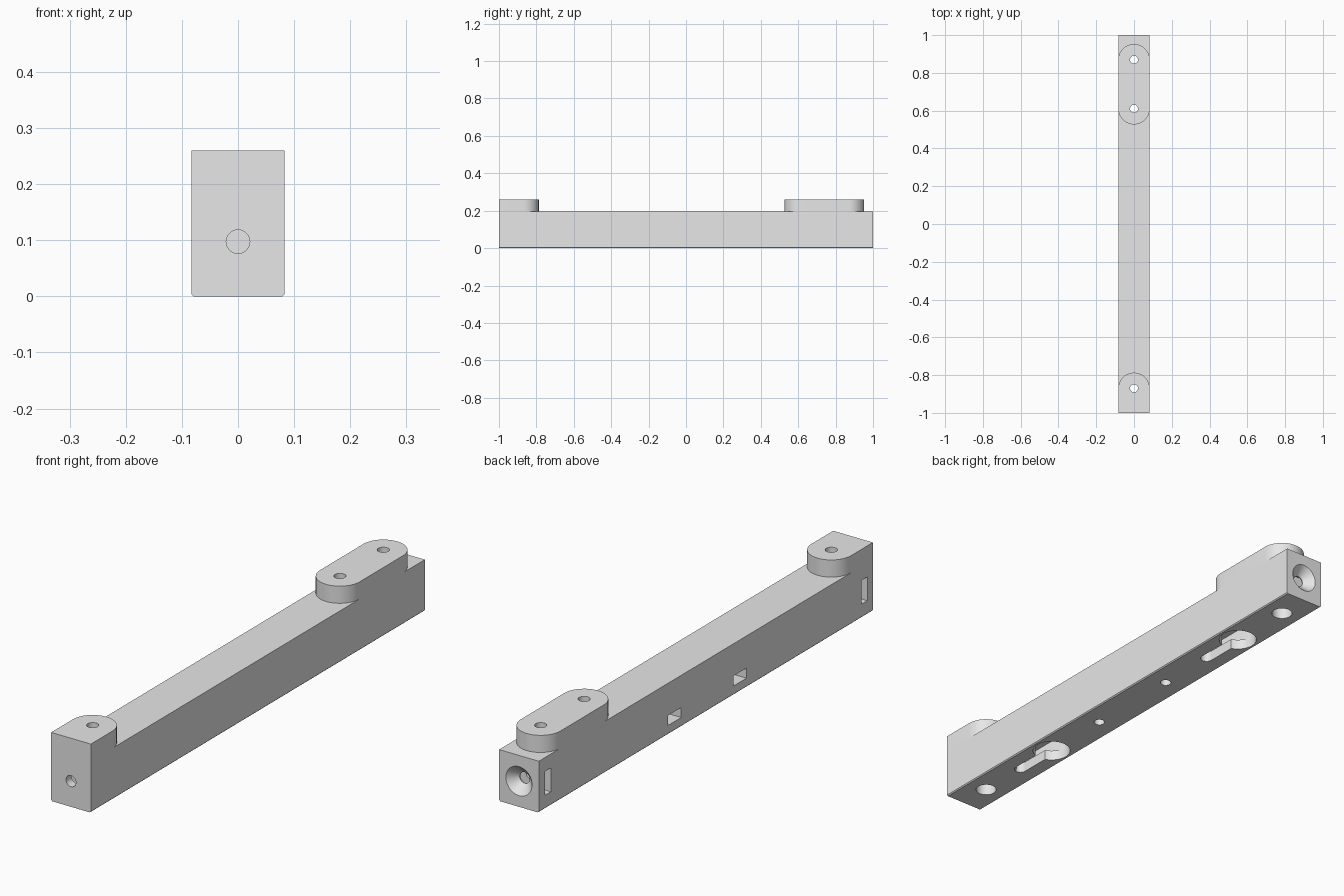
import bpy, bmesh, math
from mathutils import Matrix, Vector

if "Cube" in bpy.data.objects:
    bpy.data.objects.remove(bpy.data.objects["Cube"])

W, TOP, BOSS = 0.083, 0.195, 0.26   # half width, bar height, boss height
HOLE = 0.021                        # screw hole radius
MID = 0.0975                        # height of the end screw axis

grey = bpy.data.materials.new("plain grey")
grey.diffuse_color = (0.8, 0.8, 0.8, 1)
grey.use_nodes = True
grey.node_tree.nodes["Principled BSDF"].inputs["Base Color"].default_value = grey.diffuse_color


def finish(name, bm):
    bmesh.ops.remove_doubles(bm, verts=bm.verts, dist=1e-5)
    bmesh.ops.recalc_face_normals(bm, faces=bm.faces)
    me = bpy.data.meshes.new(name)
    bm.to_mesh(me)
    bm.free()
    me.materials.append(grey)
    ob = bpy.data.objects.new(name, me)
    bpy.context.collection.objects.link(ob)
    return ob


def arc(y, r, a0, n=24):
    return [(r * math.cos(a0 + math.pi * i / n), y + r * math.sin(a0 + math.pi * i / n))
            for i in range(n + 1)]


def prism(name, pts, z0, z1):
    bm = bmesh.new()
    clean = [p for i, p in enumerate(pts)
             if (Vector(p) - Vector(pts[i - 1])).length > 1e-5]
    face = bm.faces.new([bm.verts.new((x, y, z0)) for x, y in clean])
    new = bmesh.ops.extrude_face_region(bm, geom=[face])["geom"]
    bmesh.ops.translate(bm, vec=(0, 0, z1 - z0),
                        verts=[v for v in new if isinstance(v, bmesh.types.BMVert)])
    return finish(name, bm)


def pill(name, y0, y1, r, z0, z1):
    return prism(name, arc(y1, r, 0) + arc(y0, r, math.pi), z0, z1)


def box(name, x0, x1, y0, y1, z0, z1):
    return prism(name, [(x0, y0), (x1, y0), (x1, y1), (x0, y1)], z0, z1)


def cone_y(name, y0, y1, r0, r1):
    bm = bmesh.new()
    m = Matrix.Translation((0, (y0 + y1) / 2, MID)) @ Matrix.Rotation(-math.pi / 2, 4, 'X')
    bmesh.ops.create_cone(bm, cap_ends=True, segments=48, radius1=r0, radius2=r1,
                          depth=y1 - y0, matrix=m)
    return finish(name, bm)


def cut(ob, cutters):
    for c in cutters:
        mod = ob.modifiers.new("cut", 'BOOLEAN')
        mod.operation, mod.solver, mod.object = 'DIFFERENCE', 'EXACT', c
    dg = bpy.context.evaluated_depsgraph_get()
    me = bpy.data.meshes.new_from_object(ob.evaluated_get(dg))
    ob.modifiers.clear()
    ob.data = me


# main bar with slightly eased lower edges
bar = box("bar", -W, W, -1, 1, 0, TOP)
bm = bmesh.new()
bm.from_mesh(bar.data)
low = [e for e in bm.edges if all(v.co.z < 0.01 for v in e.verts)
       and abs(e.verts[0].co.y - e.verts[1].co.y) > 1]
bmesh.ops.bevel(bm, geom=low, offset=0.004, segments=1, affect='EDGES')
bm.to_mesh(bar.data)
bm.free()

# raised bosses
front_boss = prism("front_boss", [(-W, -1), (W, -1)] + arc(-0.87, W, 0), TOP, BOSS)
rear_boss = pill("rear_boss", 0.61, 0.87, W, TOP, BOSS)

# vertical screw holes through the bosses
screws = [pill("screw_cutter", y, y, HOLE, 0.05, 0.3) for y in (-0.87, 0.61, 0.87)]
cutters = list(screws)

# counterbores under the end screws
cutters += [pill("counterbore_cutter", y, y, 0.038, -0.05, 0.13) for y in (-0.87, 0.87)]

# keyhole hangers: slot, round entry and hidden wider channel
for y in (-0.485, 0.61):
    cutters += [pill("keyhole_slot_cutter", y - 0.183, y, 0.023, -0.05, 0.07),
                pill("keyhole_entry_cutter", y, y, 0.07, -0.05, 0.105),
                pill("keyhole_channel_cutter", y - 0.183, y, 0.066, 0.04, 0.1)]

# small underside holes with square nut pockets from the left side
for y in (-0.204, 0.186):
    cutters += [pill("small_hole_cutter", y, y, 0.02, -0.05, 0.12),
                box("nut_pocket_cutter", -0.2, 0.04, y - 0.039, y + 0.039, 0.035, 0.073)]

# upright nut slots at both ends
for y in (-0.95, 0.945):
    cutters.append(box("nut_slot_cutter", -0.2, 0.045, y - 0.017, y + 0.017, 0.052, 0.142))

# end screw holes, the rear one countersunk
cutters += [cone_y("front_hole_cutter", -1.1, -0.915, HOLE, HOLE),
            cone_y("rear_hole_cutter", 0.915, 1.1, HOLE, HOLE),
            cone_y("countersink_cutter", 0.966, 1.034, 0.021, 0.089)]

cut(bar, cutters)
cut(front_boss, screws[:1])
cut(rear_boss, screws[1:])

for c in cutters:
    bpy.data.objects.remove(c, do_unlink=True)

# smooth round walls, crisp edges
bpy.ops.object.select_all(action='DESELECT')
for ob in (bar, front_boss, rear_boss):
    ob.select_set(True)
bpy.context.view_layer.objects.active = bar
bpy.ops.object.shade_smooth_by_angle(angle=math.radians(30))
